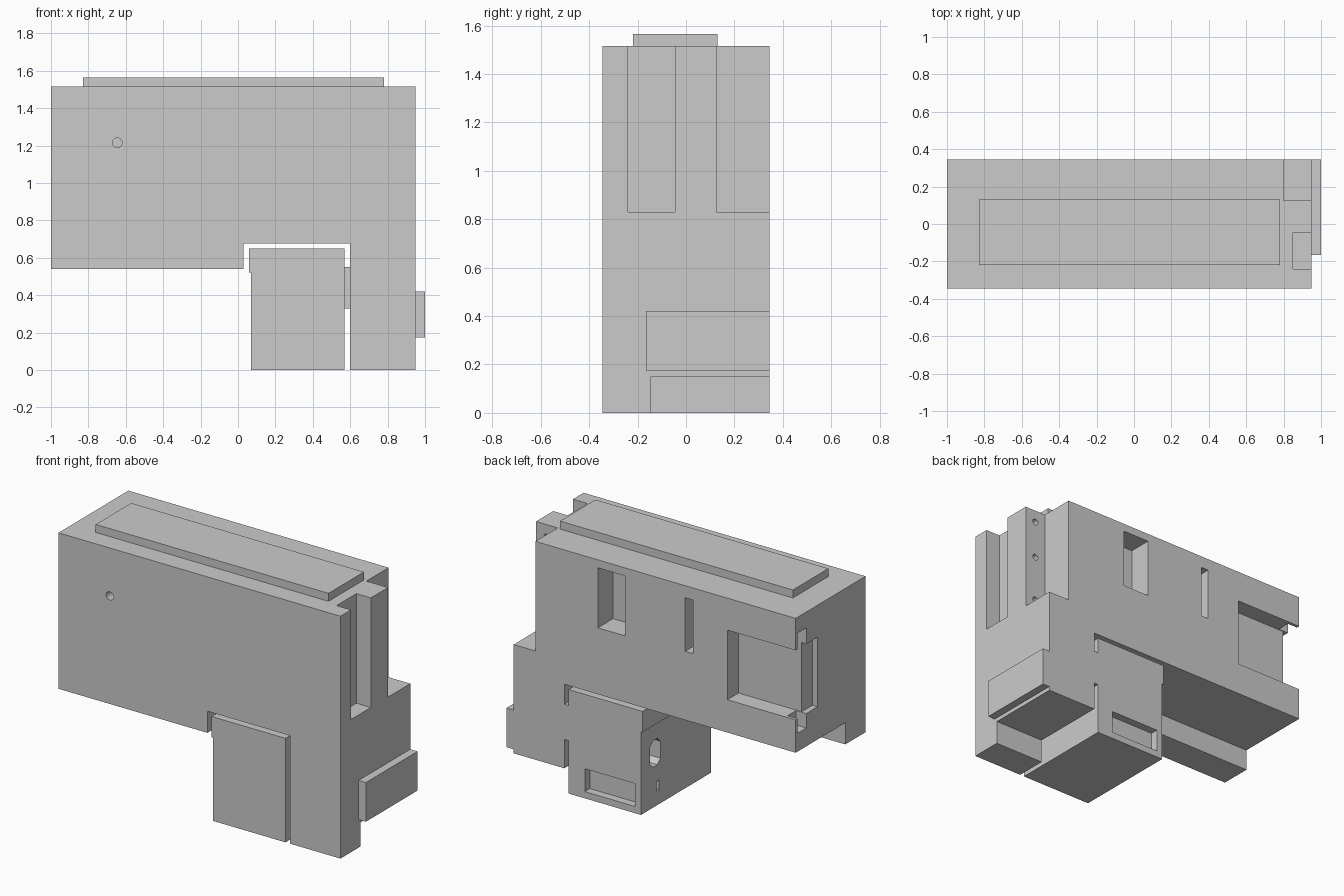
import bpy, bmesh, math
from mathutils import Matrix, Vector

if "Cube" in bpy.data.objects:
    bpy.data.objects.remove(bpy.data.objects["Cube"])

D = 0.345   # half depth of the housing


def add(name, bm):
    bmesh.ops.recalc_face_normals(bm, faces=bm.faces)
    me = bpy.data.meshes.new(name)
    bm.to_mesh(me)
    bm.free()
    ob = bpy.data.objects.new(name, me)
    bpy.context.collection.objects.link(ob)
    return ob


def box(name, x, y, z):
    bm = bmesh.new()
    bmesh.ops.create_cube(bm, size=1)
    for v in bm.verts:
        v.co = Vector([(a + b) / 2 + (b - a) * c for (a, b), c in zip((x, y, z), v.co)])
    return add(name, bm)


def extrude_y(name, pts, y0, y1):
    bm = bmesh.new()
    f = bm.faces.new([bm.verts.new((x, y0, z)) for x, z in pts])
    g = bmesh.ops.extrude_face_region(bm, geom=[f])
    bmesh.ops.translate(bm, vec=(0, y1 - y0, 0),
                        verts=[e for e in g["geom"] if isinstance(e, bmesh.types.BMVert)])
    return add(name, bm)


def rod(name, centre, axis, r, length, sides=16, stretch=1.0):
    bm = bmesh.new()
    rot = Matrix.Rotation(math.pi / 2, 4, axis)
    bmesh.ops.create_cone(bm, cap_ends=True, segments=sides, radius1=r, radius2=r, depth=length,
                          matrix=Matrix.Rotation(math.pi / sides, 4, 'Z'))
    bmesh.ops.transform(bm, matrix=rot, verts=bm.verts)
    for v in bm.verts:
        v.co.z += math.copysign(stretch - 1, v.co.z) * r
        v.co += Vector(centre)
    return add(name, bm)


def carve(target, cutters):
    for c in cutters:
        c.hide_render = True
        m = target.modifiers.new("cut", 'BOOLEAN')
        m.operation, m.solver, m.object = 'DIFFERENCE', 'EXACT', c
        bpy.context.view_layer.objects.active = target
        bpy.ops.object.modifier_apply(modifier=m.name)
        bpy.data.objects.remove(c)


# Main housing with leg and front lip, from its front outline
housing = extrude_y("housing", [(-1, .54), (.03, .54), (.03, .675), (.6, .675), (.6, 0),
                                (.95, 0), (.95, 1.515), (-1, 1.515)], -D, D)
cuts = [
    # undersides raised behind the front lip and leg foot
    box("lip_cut", (-1.1, .2), (-.145, .5), (.4, .675)),
    box("foot_cut", (.5, 1.1), (-.145, .5), (-.1, .15)),
    # vertical channels on the right side
    box("front_channel", (.85, 1.1), (-.24, -.045), (.83, 1.7)),
    box("rear_channel", (.80, 1.1), (.125, .5), (.83, 1.7)),
    # rear pockets
    box("wide_pocket", (.18, .368), (.195, .5), (1.09, 1.465)),
    box("narrow_pocket", (-.29, -.236), (.22, .5), (1.105, 1.44)),
    # wrap-around corner pocket and its grooves
    box("corner_pocket", (-1.1, -.528), (.235, .5), (.88, 1.315)),
    box("side_pocket", (-1.1, -.965), (.13, .5), (.88, 1.315)),
    box("corner_groove", (-1.1, -.93), (.24, .325), (.79, 1.415)),
    # front screw hole
    rod("front_hole", (-.645, -D, 1.215), 'X', .026, .12),
]
# pin holes in the post between the channels
cuts += [rod("pin_hole", (.875, .125, z), 'X', .02, .1) for z in (1.437, 1.194, .9)]
carve(housing, cuts)

# Lower block with side ledge, pocket and openings
block = extrude_y("lower_block", [(.07, 0), (.57, 0), (.57, .65), (.06, .65),
                                  (.06, .52), (.07, .52)], -D, D)
carve(block, [
    box("block_pocket", (.11, .458), (.295, .5), (.042, .185)),
    rod("block_slot", (.07, .204, .335), 'Y', .054, .14, 8, 1.6),
    box("block_slit", (-.1, .12), (.165, .192), (.09, .15)),
])

# Bridge joining the block to the leg
box("bridge", (.57, .6), (-.145, D), (.33, .55))

# Raised top plate and side plate
box("top_plate", (-.83, .78), (-.22, .13), (1.515, 1.565))
box("side_plate", (.95, 1.0), (-.165, D), (.175, .42))
